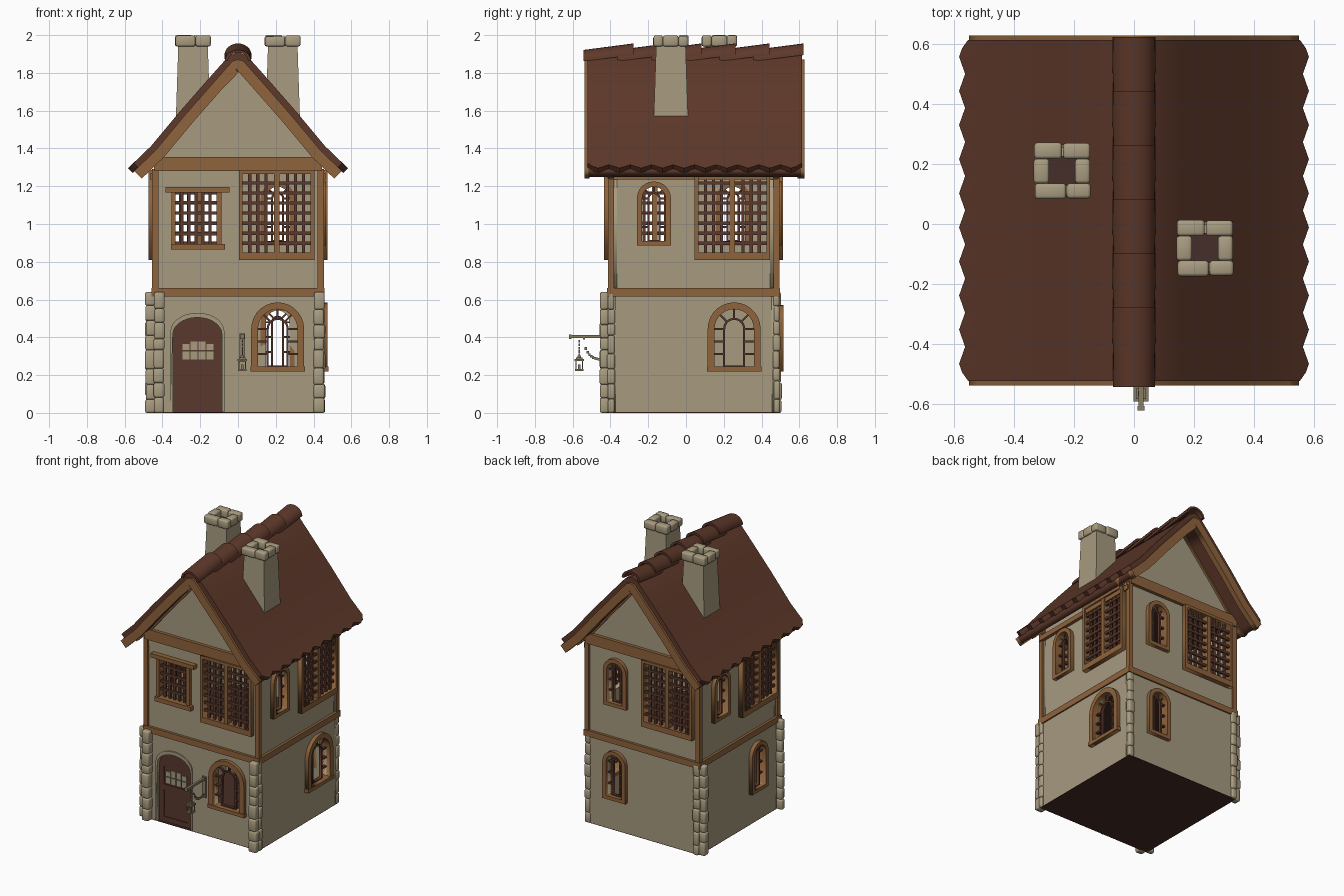
import bpy, bmesh, math, random
from mathutils import Matrix, Vector

if "Cube" in bpy.data.objects:
    bpy.data.objects.remove(bpy.data.objects["Cube"])

random.seed(4)


def material(name, rgb):
    m = bpy.data.materials.new(name)
    m.diffuse_color = (*rgb, 1)
    m.use_nodes = True
    m.node_tree.nodes["Principled BSDF"].inputs["Base Color"].default_value = m.diffuse_color
    return m


PLASTER = material("plaster", (0.385, 0.325, 0.213))
TIMBER = material("timber", (0.27, 0.125, 0.045))
ROOF = material("roof_tile", (0.112, 0.040, 0.023))
BARS = material("dark_wood", (0.102, 0.040, 0.026))
STONE = material("stone", (0.40, 0.338, 0.22))
DARK = material("dark_base", (0.062, 0.027, 0.021))
IRON = material("weathered_metal", (0.25, 0.205, 0.13))

# Side frames: u to the right, v up, depth outward; 0 front, 1 right, 2 back, 3 left
CY = 0.04
SIDE = [Matrix.Translation((0, CY, 0)) @ Matrix.Rotation(k * math.pi / 2, 4, 'Z')
        @ Matrix.Rotation(math.pi / 2, 4, 'X') for k in range(4)]
NAMES = ["front", "right", "back", "left"]
WORLD = Matrix.Identity(4)


def finish(name, bm, mat, smooth=None):
    bmesh.ops.remove_doubles(bm, verts=bm.verts, dist=1e-5)
    bmesh.ops.recalc_face_normals(bm, faces=bm.faces)
    me = bpy.data.meshes.new(name)
    bm.to_mesh(me)
    bm.free()
    me.materials.append(mat)
    ob = bpy.data.objects.new(name, me)
    bpy.context.collection.objects.link(ob)
    if smooth:
        me.shade_smooth()
        me.set_sharp_from_angle(angle=math.radians(smooth))
    return ob


def panel(name, mat, outline, holes, d0, d1, k):
    """Flat plate with holes, extruded from depth d0 to d1 on side k."""
    cu = bpy.data.curves.new(name, 'CURVE')
    cu.dimensions, cu.fill_mode, cu.extrude = '2D', 'BOTH', (d1 - d0) / 2
    for loop in [outline] + holes:
        sp = cu.splines.new('POLY')
        sp.points.add(len(loop) - 1)
        for p, (u, v) in zip(sp.points, loop):
            p.co = (u, v, 0, 1)
        sp.use_cyclic_u = True
    tmp = bpy.data.objects.new("tmp", cu)
    bpy.context.collection.objects.link(tmp)
    dg = bpy.context.evaluated_depsgraph_get()
    me = bpy.data.meshes.new_from_object(tmp.evaluated_get(dg))
    me.transform(SIDE[k] @ Matrix.Translation((0, 0, (d0 + d1) / 2)))
    bm = bmesh.new()
    bm.from_mesh(me)
    bpy.data.objects.remove(tmp)
    bpy.data.curves.remove(cu)
    bpy.data.meshes.remove(me)
    return finish(name, bm, mat)


def boxes(name, mat, items, M=WORLD, bevel=0.0):
    """One object of boxes given as (x0, x1, y0, y1, z0, z1)."""
    bm = bmesh.new()
    for a, b, c, d, e, f in items:
        T = Matrix.Translation(((a + b) / 2, (c + d) / 2, (e + f) / 2)) @ Matrix.Diagonal((b - a, d - c, f - e, 1))
        vs = bmesh.ops.create_cube(bm, size=1, matrix=M @ T)['verts']
        if bevel:
            es = list({ed for v in vs for ed in v.link_edges})
            bmesh.ops.bevel(bm, geom=es, offset=bevel, segments=2, profile=0.5, affect='EDGES')
    return finish(name, bm, mat, 50 if bevel else None)


def rect(u0, u1, v0, v1):
    return [(u0, v0), (u1, v0), (u1, v1), (u0, v1)]


def arch(u0, u1, v0, v1, rise=None, n=14):
    r, c = (u1 - u0) / 2, (u0 + u1) / 2
    h = rise or r
    return [(u0, v0), (u1, v0)] + [(c + r * math.cos(math.pi * i / n), v1 - h + h * math.sin(math.pi * i / n))
                                   for i in range(n + 1)]


def arch_window(k, tag, u, v0, v1, w, wall):
    """Arched timber frame, sill and inner glazing bars; returns the wall hole."""
    name, h, t = f"{NAMES[k]}_{tag}_arch", w / 2, 0.036 if w > 0.2 else 0.028
    hole = arch(u - h + t, u + h - t, v0 + 0.025, v1 - t)
    panel(name + "_frame", TIMBER, arch(u - h, u + h, v0, v1), [hole], wall - 0.035, wall + 0.027, k)
    if w > 0.2:
        boxes(name + "_sill", TIMBER, [(u - h - 0.004, u + h + 0.004, v0, v0 + 0.025, wall - 0.03, wall + 0.032)], SIDE[k])
    q, g0, g1, c = (h - t) * 0.56, wall - 0.02, wall + 0.0, v1 - h
    top = c + q
    panel(name + "_inner_bar", BARS, arch(u - q, u + q, v0 + 0.02, top),
          [arch(u - q + 0.011, u + q - 0.011, v0 + 0.031, top - 0.011)], g0, g1, k)
    rows = [v0 + 0.025 + (c - v0 - 0.025) * i / 3 for i in (1, 2, 3)]
    boxes(name + "_side_bars", BARS, [(min(a, b), max(a, b), v - 0.005, v + 0.005, g0, g1) for v in rows
          for a, b in ((u - h + t - 0.005, u - q), (u + h - t + 0.005, u + q))], SIDE[k])
    for j, ang in enumerate((45, 90, 135)):
        d = Vector((math.cos(math.radians(ang)), math.sin(math.radians(ang))))
        s, o = Vector((-d.y, d.x)) * 0.005, Vector((u, c))
        a, b = o + d * (q - 0.005), o + d * (h - t + 0.005)
        panel(f"{name}_spoke_{j}", BARS, [tuple(a - s), tuple(b - s), tuple(b + s), tuple(a + s)], [], g0, g1, k)
    return hole


def grid(name, k, u0, u1, v0, v1, nu, nv, d0, d1, b=0.008):
    us = [u0 + (u1 - u0) * i / (nu + 1) for i in range(1, nu + 1)]
    vs = [v0 + (v1 - v0) * i / (nv + 1) for i in range(1, nv + 1)]
    boxes(name, BARS, [(u - b, u + b, v0, v1, d0, d1) for u in us]
          + [(u0, u1, v - b, v + b, d0 + 0.003, d1 + 0.003) for v in vs], SIDE[k])


LO, UP = 0.448, 0.44   # half widths of the two storeys
for k, nm in enumerate(NAMES):
    trim = 0.034 if k % 2 else 0   # side walls butt against front and back
    # Lower storey openings
    wide = k < 2
    holes = [arch_window(k, "lower", (0.21, 0.215, -0.21, 0.2)[k], 0.22, 0.585 if wide else 0.57,
                         0.28 if wide else 0.18, LO)]
    e = LO - trim
    outline = rect(-e, e, 0.004, 0.64)
    if k == 0:
        outline = [(-LO, 0.004), (-0.345, 0.004)] + arch(-0.345, -0.085, 0.004, 0.505, 0.09)[:1:-1] \
            + [(-0.085, 0.004), (LO, 0.004), (LO, 0.64), (-LO, 0.64)]
    panel(nm + "_lower_wall", PLASTER, outline, holes, LO - 0.035, LO, k)

    # Upper storey openings: lattice window on every side
    lat = rect(0.025, 0.385, 0.85, 1.265)
    panel(nm + "_lattice_frame", TIMBER, rect(0.005, 0.405, 0.81, 1.285), [lat], UP - 0.035, UP + 0.034, k)
    boxes(nm + "_lattice_post", TIMBER, [(0.19, 0.22, 0.85, 1.27, UP - 0.02, UP + 0.03)], SIDE[k])
    for j, (a, b) in enumerate(((0.02, 0.19), (0.22, 0.39))):
        grid(f"{nm}_lattice_{j}", k, a, b, 0.845, 1.27, 3, 7, UP + 0.003, UP + 0.018, 0.0085)
    if k == 0:
        other = rect(-0.335, -0.11, 0.893, 1.17)
        boxes("square_window_frame", TIMBER, [(-0.385, -0.045, 1.168, 1.197, UP - 0.03, UP + 0.035),
              (-0.355, -0.07, 0.865, 0.895, UP - 0.03, UP + 0.035), (-0.352, -0.33, 0.89, 1.17, UP - 0.03, UP + 0.02),
              (-0.115, -0.088, 0.89, 1.17, UP - 0.03, UP + 0.02)], SIDE[0])
        grid("square_window_bars", 0, -0.335, -0.11, 0.893, 1.17, 5, 4, UP - 0.015, UP, 0.008)
    else:
        other = arch_window(k, "upper", -0.21, 0.885, 1.225, 0.18, UP)
    e = UP - trim
    panel(nm + "_upper_wall", PLASTER, rect(-e, e, 0.64, 1.29 if k % 2 == 0 else 1.36),
          [lat, other], UP - 0.035, UP, k)

    # Belt beam, top beam and corner post
    top = (1.28, 1.355) if k % 2 == 0 else (1.235, 1.27)
    boxes(nm + "_beams", TIMBER, [(-0.458, 0.458, 0.617, 0.66, 0.415, 0.458), (-0.445, 0.445, *top, 0.42, 0.463),
                                  (0.422, 0.454, 0.66, 1.29, 0.422, 0.454)], SIDE[k])

# Floors
boxes("base", DARK, [(-LO, LO, CY - LO, CY + LO, 0, 0.004)])
boxes("floors", DARK, [(-0.41, 0.41, CY - 0.41, CY + 0.41, z, z + 0.03) for z in (0.62, 1.27)])

# Door with surround, rails and small window panes
panel("door", BARS, arch(-0.345, -0.085, 0.004, 0.505, 0.09), [], 0.41, 0.427, 0)
panel("door_border", BARS, arch(-0.343, -0.087, 0.006, 0.503, 0.09), [rect(-0.31, -0.12, 0.04, 0.23),
      rect(-0.31, -0.12, 0.27, 0.40)], 0.426, 0.433, 0)
panel("door_surround", PLASTER, [(-0.358, 0.004)] + arch(-0.345, -0.085, 0.004, 0.505, 0.09)[:1:-1]
      + [(-0.085, 0.004), (-0.072, 0.004)] + arch(-0.358, -0.072, 0.004, 0.53, 0.10)[2:], [], 0.415, 0.456, 0)
boxes("door_panes", PLASTER, [(-0.293 + 0.042 * i, -0.257 + 0.042 * i, z, z + h - (0.012 if i in (0, 3) and z > 0.3 else 0),
      0.426, 0.434) for i in range(4) for z, h in ((0.283, 0.042), (0.333, 0.045))], SIDE[0])

# Roof profile from ridge to eave, offset along its normal for each layer
PROFILE = [Vector(p) for p in ((0, 1.912), (0.05, 1.888), (0.15, 1.776), (0.307, 1.597), (0.46, 1.413), (0.54, 1.336),
                               (0.572, 1.305))]


def offset(d):
    out = [Vector((0, PROFILE[0].y - d * 1.25))]
    for i in range(1, len(PROFILE)):
        t = (PROFILE[min(i + 1, len(PROFILE) - 1)] - PROFILE[i - 1]).normalized()
        out.append(PROFILE[i] + Vector((t.y, -t.x)) * d)
    return out


def full(pts):
    return [(-p.x, p.y) for p in pts[::-1]] + [(p.x, p.y) for p in pts[1:]]


# Tiled roof with a zigzag eave, drawn in at the four corners
bm = bmesh.new()
rings, ny, y0, y1 = [], 40, -0.522, 0.613
upper, lower = full(offset(0)), full(offset(0.035))
for j in range(ny + 1):
    wave = -2.0 if j in (0, ny) else math.cos(math.pi * (j - 2) / 2)
    ring = []
    for layer in (upper, lower[::-1]):
        for i, (x, z) in enumerate(layer):
            w = wave if i in (0, len(layer) - 1) else 0
            ring.append(bm.verts.new((x + (0.01 if x > 0 else -0.01) * w, y0 + (y1 - y0) * j / ny, z - 0.009 * w)))
    rings.append(ring)
n = len(rings[0])
for a, b in zip(rings, rings[1:]):
    for i in range(n):
        bm.faces.new((a[i], a[(i + 1) % n], b[(i + 1) % n], b[i]))
half = n // 2
for r in (rings[0], rings[-1]):
    for i in range(half - 1):
        bm.faces.new((r[i], r[i + 1], r[n - 2 - i], r[n - 1 - i]))
finish("roof", bm, ROOF, 35)

# Under-roof layer, barge boards, gable trim and gable walls
panel("roof_underlayer", ROOF, full(offset(0.03)) + full(offset(0.08))[::-1], [], -0.57, 0.555, 0)
for k in (0, 2):
    band = full(offset(0.033)) + full(offset(0.09))[::-1]
    panel(NAMES[k] + "_barge_board", TIMBER, band, [], 0.55, 0.577 if k == 0 else 0.588, k)
    panel(NAMES[k] + "_gable_trim", TIMBER, band, [], 0.42, 0.455, k)
    g = [p for p in offset(0.04) if p.x < 0.44]
    panel(NAMES[k] + "_gable_wall", PLASTER, full(g) + [(g[-1].x, 1.28), (-g[-1].x, 1.28)], [], 0.39, 0.44, k)

# Overlapping ridge tiles, each higher at the back
bm = bmesh.new()
for t in range(6):
    ye = 0.622 - 0.18 * t
    rows = []
    for y, dz, s in ((ye - 0.265, 0.0, 0.96), (ye, 0.032, 1.0)):
        for r in (0.072, 0.055):
            rows.append([bm.verts.new((s * r * math.cos(math.pi * i / 12), y,
                         1.862 + dz + s * r * 0.86 * math.sin(math.pi * i / 12))) for i in range(13)])
    o0, i0, o1, i1 = rows
    for p, q in ((o0, o1), (i0, i1), (o0, i0), (o1, i1)):
        for i in range(12):
            bm.faces.new((p[i], p[i + 1], q[i + 1], q[i]))
    for e in (0, 12):
        bm.faces.new((o0[e], o1[e], i1[e], i0[e]))
finish("ridge_tiles", bm, ROOF, 40)

# Chimneys: tapered stack, ring of cap stones and dark flue
for tag, cx, cy in (("left", -0.238, 0.177), ("right", 0.237, -0.08)):
    bm = bmesh.new()
    bmesh.ops.create_cube(bm, size=1, matrix=Matrix.Translation((cx, cy, 1.72)) @ Matrix.Diagonal((0.186, 0.186, 0.45, 1)))
    for v in bm.verts:
        if v.co.z > 1.8:
            v.co.x, v.co.y = cx + (v.co.x - cx) * 0.84, cy + (v.co.y - cy) * 0.84
    finish(tag + "_chimney_stack", bm, PLASTER)
    cap = []
    for a, b, c, d in ((-0.094, -0.002, 0.04, 0.094), (0.002, 0.092, 0.04, 0.092), (-0.092, 0.012, -0.094, -0.042),
                       (0.014, 0.094, -0.092, -0.042), (-0.096, -0.044, -0.042, 0.04), (0.042, 0.092, -0.042, 0.04)):
        cap.append((cx + a, cx + b, cy + c, cy + d, 1.94, 2.0 - random.uniform(0, 0.008)))
    cap[0] = cap[0][:5] + (2.0,)
    boxes(tag + "_chimney_cap", STONE, cap, bevel=0.01)
    boxes(tag + "_chimney_flue", DARK, [(cx - 0.05, cx + 0.05, cy - 0.05, cy + 0.05, 1.94, 1.95)])

# Corner stones: one stack against each of the two walls meeting at a corner
for tag, stacks in (("front_left", ((-0.49, -0.435, -0.415, -0.378), (-0.445, -0.39, -0.455, -0.395))),
                    ("front_right", ((0.40, 0.457, -0.455, -0.408), (0.40, 0.461, -0.416, -0.378))),
                    ("back_left", ((-0.49, -0.435, 0.44, 0.487), (-0.45, -0.405, 0.46, 0.505))),
                    ("back_right", ((0.412, 0.455, 0.462, 0.497),))):
    items = []
    for xa, xb, ya, yb in stacks:
        cuts = [0] + [0.08 * i + random.uniform(-0.014, 0.014) for i in range(1, 8)] + [0.64]
        for z0, z1 in zip(cuts, cuts[1:]):
            j = lambda: random.uniform(-0.003, 0.003)
            items.append((xa + j(), xb + j(), ya + j(), yb + j(), z0, z1))
    boxes(tag + "_corner_stones", STONE, items, bevel=0.01)

# Hanging lantern on a wall bracket
L = 0.023
boxes("lantern_bracket", IRON, [(L - 0.008, L + 0.008, 0.396, 0.412, 0.44, 0.645), (L - 0.014, L + 0.014, 0.27, 0.42, 0.443, 0.457),
      (L - 0.012, L + 0.012, 0.392, 0.416, 0.645, 0.66)], SIDE[0])
chain = [(L - 0.003, L + 0.003, z, z + 0.014, 0.602, 0.608) for z in (0.30, 0.318, 0.336, 0.354, 0.372)]
for i in range(14):
    s = i / 13
    d, z = 0.58 - 0.125 * s, 0.395 - 0.11 * math.sqrt(s) * (2 - s) / 1.08
    chain.append((L - 0.003, L + 0.003, z - 0.007, z + 0.007, d - 0.006, d + 0.006))
boxes("lantern_chain", IRON, chain, SIDE[0])
posts = [(L + a - 0.003, L + a + 0.003, 0.225, 0.28, 0.605 + b - 0.003, 0.605 + b + 0.003)
         for a in (-0.017, 0.017) for b in (-0.017, 0.017)]
boxes("lantern", IRON, posts + [(L - r, L + r, z, z + 0.01, 0.605 - r, 0.605 + r)
      for r, z in ((0.022, 0.222), (0.025, 0.274), (0.017, 0.284), (0.009, 0.294))]
      + [(L - 0.007, L + 0.007, 0.23, 0.255, 0.598, 0.612)], SIDE[0])
